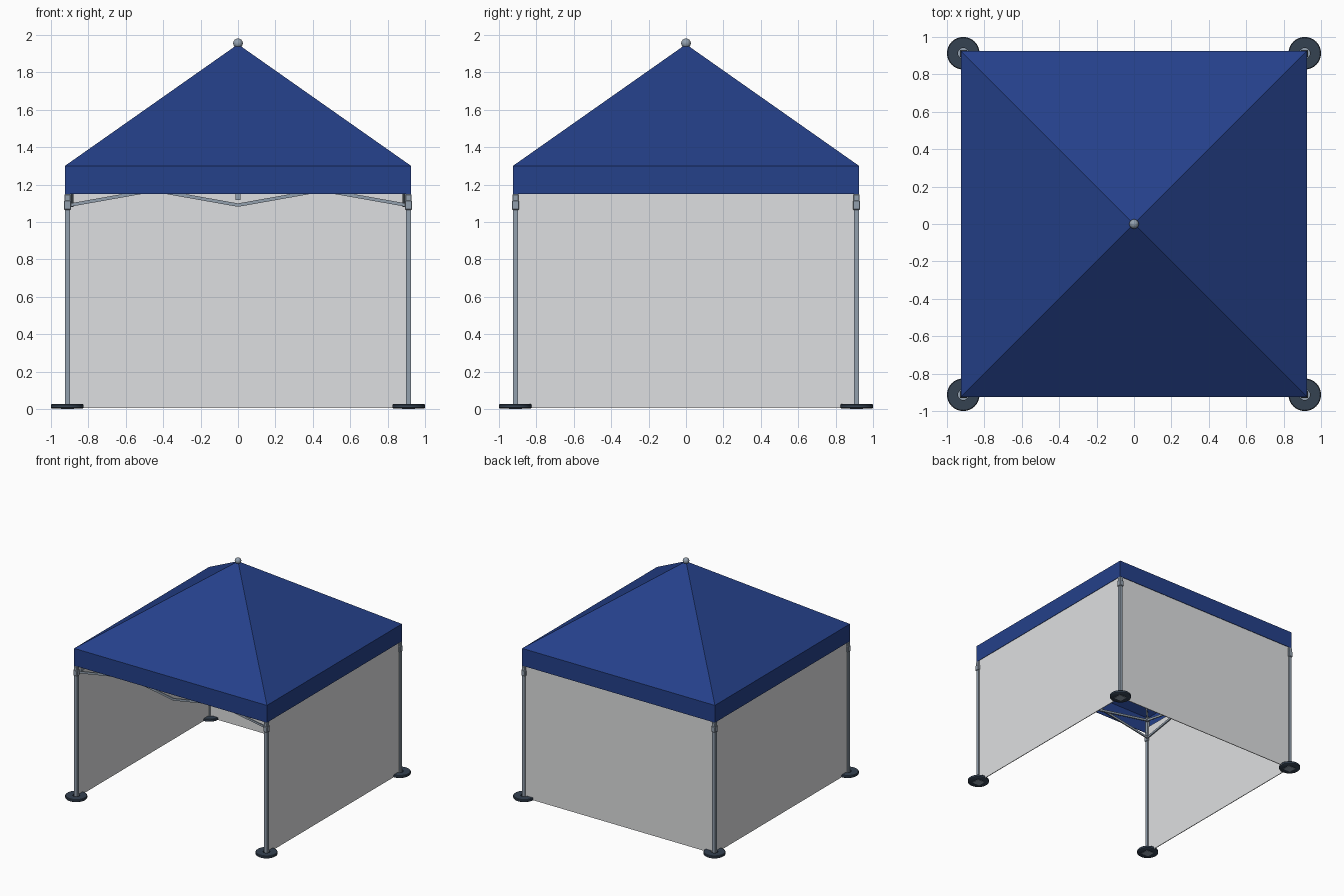
import bpy, bmesh, math
from mathutils import Vector

if "Cube" in bpy.data.objects:
    bpy.data.objects.remove(bpy.data.objects["Cube"])

L = 0.9115                      # leg centre offset
E, Z0, Z1, ZT = 0.925, 1.15, 1.30, 1.95   # canopy half width, hem, eave, apex


def mat(name, rgb):
    m = bpy.data.materials.new(name)
    m.diffuse_color = (*rgb, 1)
    m.use_nodes = True
    m.node_tree.nodes["Principled BSDF"].inputs["Base Color"].default_value = m.diffuse_color
    return m


BLUE = mat("blue canvas", (0.018, 0.052, 0.255))
WALL = mat("white fabric", (0.73, 0.74, 0.75))
STEEL = mat("grey steel", (0.29, 0.35, 0.42))
DARK = mat("dark slate weight", (0.035, 0.054, 0.083))


def obj(name, bm, m, smooth=False):
    bmesh.ops.recalc_face_normals(bm, faces=bm.faces)
    me = bpy.data.meshes.new(name)
    bm.to_mesh(me)
    bm.free()
    me.materials.append(m)
    o = bpy.data.objects.new(name, me)
    bpy.context.collection.objects.link(o)
    if smooth:
        bpy.context.view_layer.objects.active = o
        o.select_set(True)
        bpy.ops.object.shade_smooth_by_angle(angle=math.radians(40))
        o.select_set(False)
    return o


def box(name, lo, hi, m, bevel=0):
    bm = bmesh.new()
    bmesh.ops.create_cube(bm, size=1)
    for v in bm.verts:
        v.co = Vector([(a + b) / 2 + c * (b - a) for a, b, c in zip(lo, hi, v.co)])
    if bevel:
        bmesh.ops.bevel(bm, geom=bm.edges[:], offset=bevel, segments=1, affect='EDGES')
    return obj(name, bm, m)


def bar(name, a, b, w, h, m=STEEL):
    # rectangular tube between two points
    a, b = Vector(a), Vector(b)
    d = (b - a).normalized()
    side = d.cross(Vector((0, 0, 1))).normalized()
    up = side.cross(d)
    bm = bmesh.new()
    rings = [[bm.verts.new(p + side * s * w / 2 + up * t * h / 2)
              for s, t in ((-1, -1), (1, -1), (1, 1), (-1, 1))] for p in (a, b)]
    for i in range(4):
        j = (i + 1) % 4
        bm.faces.new((rings[0][i], rings[0][j], rings[1][j], rings[1][i]))
    bm.faces.new(rings[0])
    bm.faces.new(rings[1])
    return obj(name, bm, m)


def ring(name, x, y, profile, m, n=32):
    # closed profile turned around a vertical axis
    bm = bmesh.new()
    rows = []
    for i in range(n):
        t = 2 * math.pi * i / n
        rows.append([bm.verts.new((x + r * math.cos(t), y + r * math.sin(t), z)) for r, z in profile])
    k = len(profile)
    for i in range(n):
        for j in range(k):
            a, b = rows[i], rows[(i + 1) % n]
            bm.faces.new((a[j], b[j], b[(j + 1) % k], a[(j + 1) % k]))
    return obj(name, bm, m, True)


# canopy: pyramid roof with hanging valance, open underneath
corners = [(-1, -1), (1, -1), (1, 1), (-1, 1)]
bm = bmesh.new()
hem = [bm.verts.new((x * E, y * E, Z0)) for x, y in corners]
eave = [bm.verts.new((x * E, y * E, Z1)) for x, y in corners]
apex = bm.verts.new((0, 0, ZT))
for i in range(4):
    j = (i + 1) % 4
    bm.faces.new((hem[i], hem[j], eave[j], eave[i]))
    bm.faces.new((eave[i], eave[j], apex))
canopy = obj("canopy", bm, BLUE)
s = canopy.modifiers.new("thickness", 'SOLIDIFY')
s.thickness, s.offset = 0.005, -1

# finial ball
bm = bmesh.new()
bmesh.ops.create_uvsphere(bm, u_segments=20, v_segments=12, radius=0.026)
bmesh.ops.translate(bm, verts=bm.verts, vec=(0, 0, 1.955))
obj("finial", bm, STEEL, True)

# legs, sliders, feet, weights and hip rafters
for x, y in corners:
    tag = ("front" if y < 0 else "back") + ("_left" if x < 0 else "_right")
    cx, cy = x * L, y * L

    def post(name, h, z0, z1, bevel=0):
        box(tag + name, (cx - h, cy - h, z0), (cx + h, cy + h, z1), STEEL, bevel)
    post("_leg", 0.013, 0.004, 1.295)
    post("_slider", 0.0195, 1.065, 1.115, 0.004)
    post("_slider_collar", 0.0165, 1.11, 1.148, 0.003)
    post("_foot_plate", 0.035, 0.0, 0.008)
    fx, fy = x * 0.913, y * 0.913
    ring(tag + "_weight", fx, fy, [(0.028, 0.003), (0.082, 0.003), (0.087, 0.007),
                                   (0.087, 0.022), (0.083, 0.026), (0.028, 0.026)], DARK)
    bar(tag + "_rafter", (x * 0.9, y * 0.9, 1.285), (0, 0, 1.91), 0.014, 0.014)

# centre mast
box("centre_mast", (-0.014, -0.014, 1.118), (0.014, 0.014, 1.93), STEEL)

# scissor trusses, two crossed pairs on each of the four sides
T = 0.895
for side, (ux, uy) in {"front": (1, 0), "back": (1, 0), "left": (0, 1), "right": (0, 1)}.items():
    off = -T if side in ("front", "left") else T

    def P(u, z, d):
        o = off + (d if off < 0 else -d)
        return (u * ux + o * uy, u * uy + o * ux, z)
    for sgn in (-1, 1):
        bar(side + "_truss_rise", P(sgn * 0.9, 1.09, 0), P(0, 1.25, 0), 0.01, 0.018)
        bar(side + "_truss_fall", P(sgn * 0.9, 1.25, 0.011), P(0, 1.09, 0.011), 0.01, 0.018)

# fabric walls on the back and both sides
t, W, WZ = 0.003, 0.902, 1.20
box("back_wall", (-W, L - t, 0.005), (W, L + t, WZ), WALL)
box("left_wall", (-L - t, -W, 0.005), (-L + t, W, WZ), WALL)
box("right_wall", (L - t, -W, 0.005), (L + t, W, WZ), WALL)
